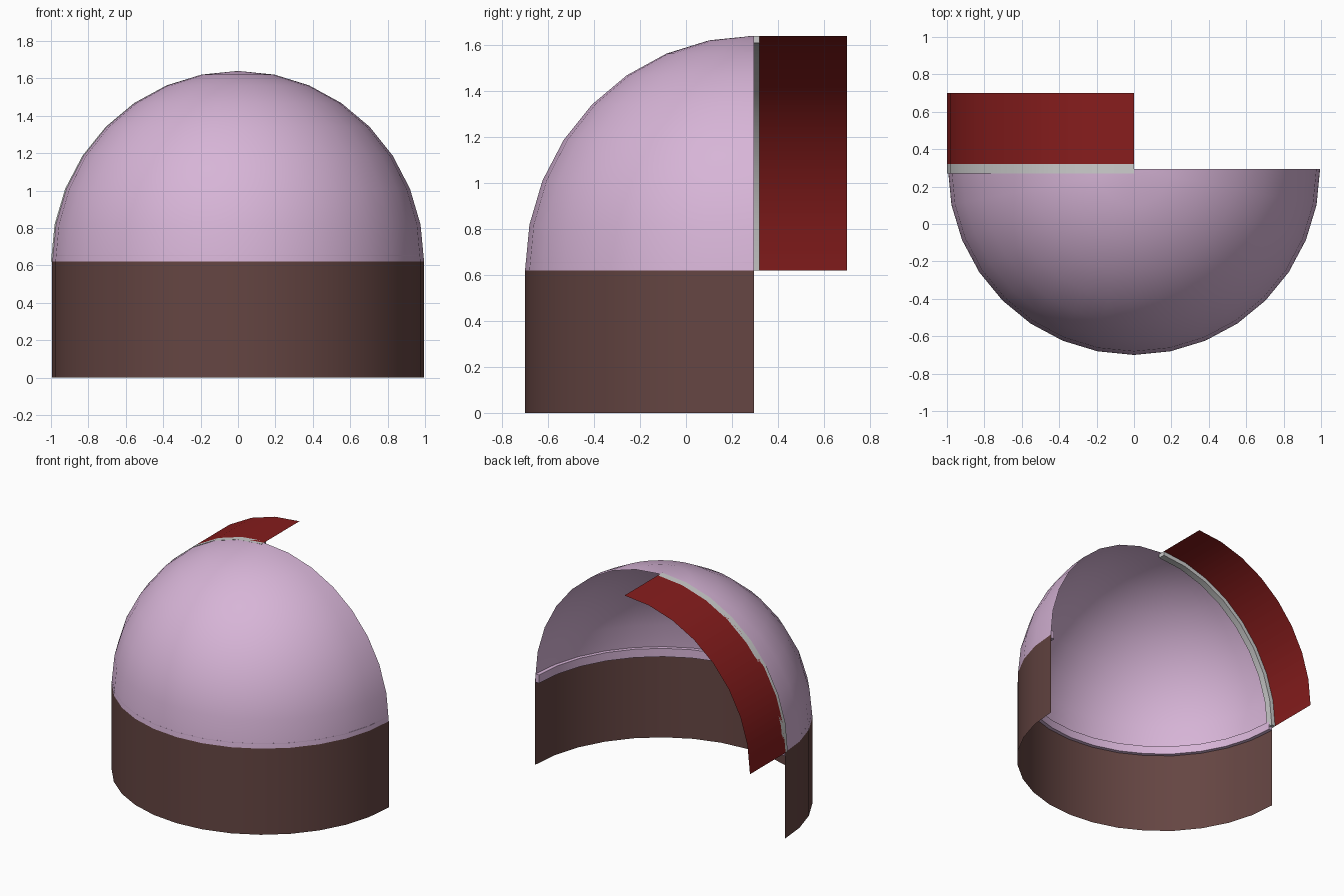
import bpy
from math import sin, cos, pi

if "Cube" in bpy.data.objects:
    bpy.data.objects.remove(bpy.data.objects["Cube"])

CY, SPRING, R, RISE, N = 0.295, 0.62, 0.995, 1.02, 16


def material(name, rgb):
    m = bpy.data.materials.new(name)
    m.diffuse_color = (*rgb, 1)
    m.use_nodes = True
    m.node_tree.nodes["Principled BSDF"].inputs["Base Color"].default_value = m.diffuse_color
    return m


def surface(name, rows, mat=None, closed=False, caps=False):
    """Skin a grid of points; optionally close each row and cap both ends."""
    w = len(rows[0])
    verts = [p for row in rows for p in row]
    faces = []
    for i in range(len(rows) - 1):
        for j in range(w if closed else w - 1):
            k = (j + 1) % w
            faces.append((i * w + j, i * w + k, (i + 1) * w + k, (i + 1) * w + j))
    if caps:
        faces.append(tuple(reversed(range(w))))
        faces.append(tuple((len(rows) - 1) * w + j for j in range(w)))
    me = bpy.data.meshes.new(name)
    me.from_pydata(verts, [], faces)
    me.validate()
    ob = bpy.data.objects.new(name, me)
    bpy.context.collection.objects.link(ob)
    if mat:
        me.materials.append(mat)
    bpy.ops.object.select_all(action='DESELECT')
    ob.select_set(True)
    bpy.context.view_layer.objects.active = ob
    bpy.ops.object.mode_set(mode='EDIT')
    bpy.ops.mesh.select_all(action='SELECT')
    bpy.ops.mesh.remove_doubles(threshold=0.0001)
    if closed:
        bpy.ops.mesh.normals_make_consistent(inside=False)
    bpy.ops.object.mode_set(mode='OBJECT')
    bpy.ops.object.shade_smooth_by_angle(angle=0.6)
    return ob


def plan(a, r, z):
    """Point on the half-round plan, bulging to the front."""
    return (-r * cos(a), CY - r * sin(a), z)


def arch(a, r, y):
    """Point on the left quarter arch, from springing to crown."""
    return (-r * cos(a), y, SPRING + r * RISE * sin(a))


lilac = material("lilac plaster", (0.68, 0.46, 0.68))
brown = material("brown wall", (0.13, 0.06, 0.055))
red = material("red vault", (0.24, 0.012, 0.012))
half = [pi * i / N for i in range(N + 1)]
quarter = half[:N // 2 + 1]

# half-round wall
surface("apse_wall", [[plan(a, R, z) for a in half] for z in (0, SPRING)], brown)

# half dome over the wall
surface("half_dome", [[plan(a, R * cos(t), SPRING + RISE * sin(t)) for a in half]
                      for t in quarter], lilac)

# thin cornice inside the springing line
surface("cornice", [[plan(a, r, z) for r, z in
                     ((R - 0.003, 0.595), (R - 0.003, 0.655), (R - 0.03, 0.655), (R - 0.03, 0.595))]
                    for a in half], lilac, closed=True, caps=True)

# arch rib between dome and vault, left half only
surface("arch_rib", [[arch(a, r, y) for r, y in
                      ((1.0, 0.27), (1.0, 0.32), (0.97, 0.32), (0.97, 0.27))]
                     for a in quarter], closed=True, caps=True)

# left half of the barrel vault
surface("barrel_vault", [[arch(a, 1.0, y) for a in quarter] for y in (0.7, 0.295)], red)
